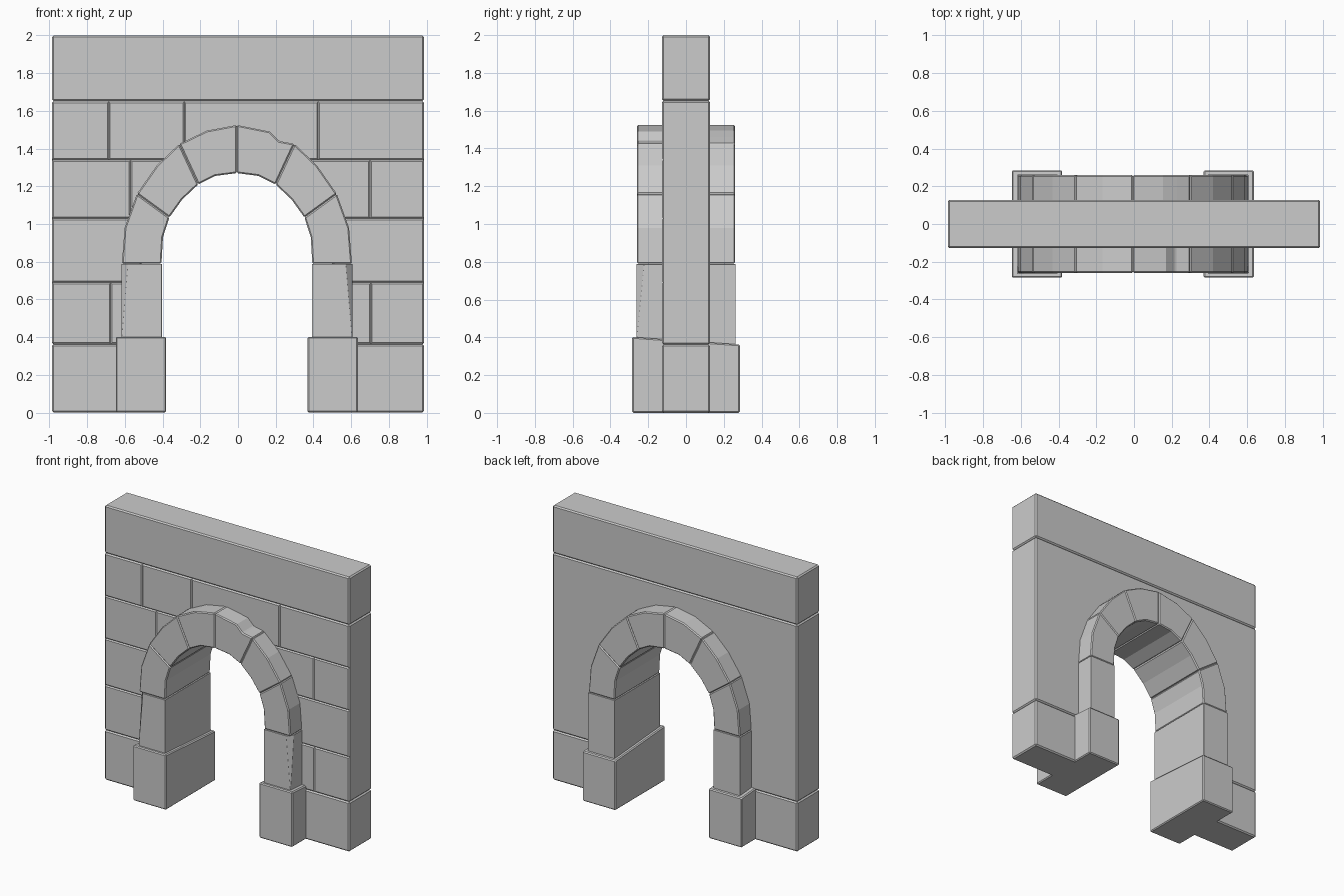
import bpy, bmesh
from mathutils import Vector

if "Cube" in bpy.data.objects:
    bpy.data.objects.remove(bpy.data.objects["Cube"])

CX = -0.006   # arch centre line
W, T = 0.987, 0.128   # wall half width and half thickness


def loft(name, sections, bevel=0.007, chip=None):
    """Join matching x-z outlines placed along y, then bevel the sharp edges."""
    bm = bmesh.new()
    rings = [[bm.verts.new((x, y, z)) for x, z in pts] for y, pts in sections]
    n = len(rings[0])
    for a, b in zip(rings, rings[1:]):
        for i in range(n):
            j = (i + 1) % n
            bm.faces.new((a[i], a[j], b[j], b[i]))
    bm.faces.new(rings[0])
    bm.faces.new(rings[-1])
    if chip:
        p, q, r, inside = (Vector(v) for v in chip)
        no = (q - p).cross(r - p).normalized()
        if no.dot(inside - p) > 0:
            no = -no
        bmesh.ops.bisect_plane(bm, geom=bm.verts[:] + bm.edges[:] + bm.faces[:],
                               plane_co=p, plane_no=no, clear_outer=True)
        bmesh.ops.holes_fill(bm, edges=[e for e in bm.edges if e.is_boundary])
    bmesh.ops.recalc_face_normals(bm, faces=bm.faces[:])
    me = bpy.data.meshes.new(name)
    bm.to_mesh(me)
    bm.free()
    ob = bpy.data.objects.new(name, me)
    bpy.context.collection.objects.link(ob)
    if bevel:
        m = ob.modifiers.new("bevel", "BEVEL")
        m.width, m.segments, m.limit_method = bevel, 1, 'ANGLE'
        m.angle_limit = 0.6
    return ob


def rect(x0, x1, z0, z1):
    return [(x0, z0), (x1, z0), (x1, z1), (x0, z1)]


def side(s, pts):
    return [(CX + s * x, z) for x, z in pts]


# arch curves from spring line to crown (right half)
outer = [(0.61, 0.79), (0.595, 0.98), (0.53, 1.16), (0.425, 1.31),
         (0.305, 1.425), (0.16, 1.495), (0, 1.525)]
inner = [(0.40, 0.79), (0.392, 0.93), (0.358, 1.035), (0.29, 1.13),
         (0.205, 1.21), (0.115, 1.255), (0, 1.27)]
mid = [((a + c) / 2, (b + d) / 2) for (a, b), (c, d) in zip(outer, inner)]

# lintel beam
loft("top_beam", [(-T, rect(-W, W, 1.652, 2)), (T, rect(-W, W, 1.652, 2))], 0.009)

# wall panel with arch opening
opening = side(-1, [(0.5, 0.362)] + mid) + side(1, (([(0.5, 0.362)] + mid[:-1])[::-1]))
outline = [(-W, 0.362)] + opening + [(W, 0.362), (W, 1.652), (-W, 1.652)]
panel = loft("wall_panel", [(-T, outline), (T, outline)], 0.009)

# brick joints carved in the front of the panel
bm = bmesh.new()


def groove(x0, z0, x1, z1, d):
    if z0 == z1:
        ring = [[(x, -T + a, z0 + b) for a, b in ((d, 0), (0, d), (-d, 0), (0, -d))] for x in (x0, x1)]
    else:
        ring = [[(x0 + b, -T + a, z) for a, b in ((d, 0), (0, d), (-d, 0), (0, -d))] for z in (z0, z1)]
    a, b = [[bm.verts.new(v) for v in r] for r in ring]
    for i in range(4):
        j = (i + 1) % 4
        bm.faces.new((a[i], a[j], b[j], b[i]))
    bm.faces.new(a)
    bm.faces.new(b)


for z in (0.69, 1.03, 1.34):
    groove(-1.1, z, 1.1, z, 0.008)
for x, z0, z1 in ((-0.685, 1.34, 1.7), (-0.285, 1.34, 1.7), (0.425, 1.34, 1.7),
                  (0.7, 1.03, 1.34), (-0.57, 1.03, 1.34),
                  (-0.675, 0.3, 0.69), (0.705, 0.3, 0.69)):
    groove(x, z0, x, z1, 0.007)
bmesh.ops.recalc_face_normals(bm, faces=bm.faces[:])
me = bpy.data.meshes.new("joint_cutter")
bm.to_mesh(me)
bm.free()
cutter = bpy.data.objects.new("joint_cutter", me)
cutter.hide_render = True
bpy.context.collection.objects.link(cutter)
m = panel.modifiers.new("joints", "BOOLEAN")
m.object, m.operation, m.solver, m.use_self = cutter, 'DIFFERENCE', 'EXACT', True
bpy.context.view_layer.objects.active = panel
for name in [mod.name for mod in panel.modifiers]:
    bpy.ops.object.modifier_apply(modifier=name)
bpy.data.objects.remove(cutter)

for s, tag in ((-1, "left"), (1, "right")):
    # low wall block beside each foot
    base = rect(s * 0.5, s * W, 0, 0.362)
    loft("wall_base_" + tag, [(-T, base), (T, base)], 0.009)
    # foot with top sloping to the back
    loft("foot_" + tag, [(y, side(s, rect(0.375, 0.642, 0, h)))
                         for y, h in ((-0.285, 0.402), (0.285, 0.362))])
    # jamb stone with a chipped outer front corner
    loft("jamb_" + tag, [(y, side(s, rect(0.398, 0.612, h, 0.788)))
                         for y, h in ((-0.262, 0.398), (0.262, 0.362))],
         chip=[(CX + s * 0.578, -0.262, 0.785), (CX + s * 0.612, -0.222, 0.785),
               (CX + s * 0.612, -0.262, 0.38), (CX + s * 0.5, 0, 0.5)])
    # arch stones
    for k in range(3):
        i = 2 * k
        whole = outer[i:i + 3] + inner[i:i + 3][::-1]
        secs = [(-0.26, side(s, whole)), (0.26, side(s, whole))]
        if k == 2 and s == 1:   # crown stone broken at its front corner
            top = [outer[4], (0.225, 1.44), (0.175, 1.49), outer[6]]
            full = [outer[4], (0.235, 1.46), outer[5], outer[6]]
            under = inner[4:7][::-1]
            secs = [(y, side(1, p + under)) for y, p in
                    ((-0.26, top), (-0.1, top), (-0.05, full), (0.26, full))]
        loft("arch_stone_%s_%d" % (tag, k + 1), secs)
